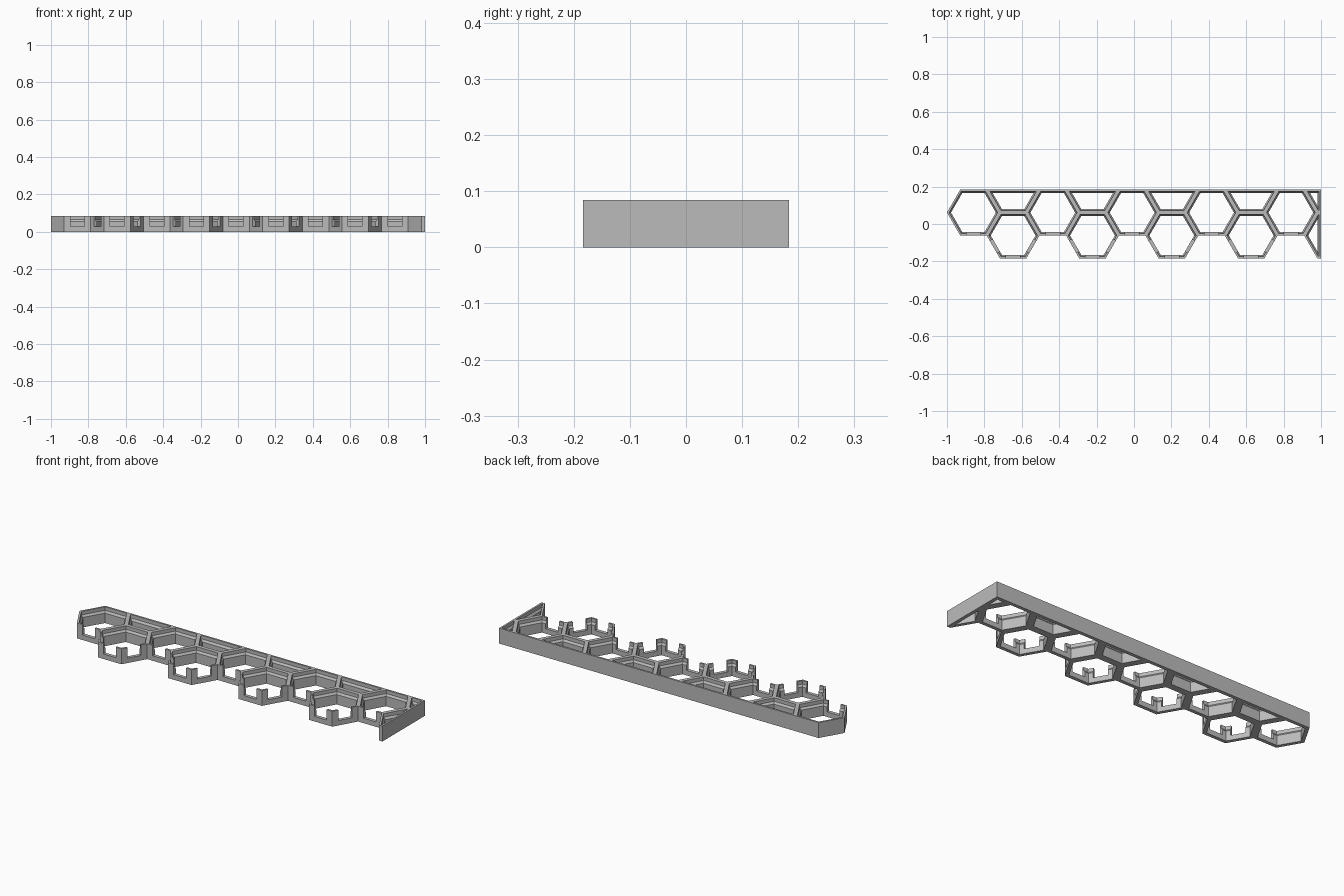
import bpy, bmesh, math
from mathutils import Vector, Matrix

if "Cube" in bpy.data.objects:
    bpy.data.objects.remove(bpy.data.objects["Cube"], do_unlink=True)

A = 0.1225                  # half a cell across its flats
R = A / math.cos(math.pi / 6)
H = R / 2
C = A / 2                   # row offset from the centre line
D = 3 * C                   # half depth of the panel
HEIGHT = 0.084
THICK, THIN = 0.0188, 0.0105
LEDGE, LEDGE_TOP = 0.054, 0.065
NOTCH_Z, NOTCH_W = 0.027, 0.075
X0 = R - 1
column = [X0 + 1.5 * R * i for i in range(10)]

grey = bpy.data.materials.new("plain grey")
grey.use_nodes = True
grey.diffuse_color = (0.5, 0.5, 0.5, 1)
grey.node_tree.nodes["Principled BSDF"].inputs["Base Color"].default_value = (0.5, 0.5, 0.5, 1)


def make_object(name, bm):
    bmesh.ops.recalc_face_normals(bm, faces=bm.faces)
    mesh = bpy.data.meshes.new(name)
    bm.to_mesh(mesh)
    bm.free()
    mesh.materials.append(grey)
    ob = bpy.data.objects.new(name, mesh)
    bpy.context.collection.objects.link(ob)
    return ob


def clip(poly, normal, limit):
    """Keep the part of a convex polygon where p.normal <= limit."""
    out = []
    for p, q in zip(poly, poly[1:] + poly[:1]):
        dp, dq = p.dot(normal) - limit, q.dot(normal) - limit
        if dp <= 0:
            out.append(p)
        if dp * dq < 0:
            out.append(p.lerp(q, dp / (dp - dq)))
    return out


def cell_outline(centre, inset):
    poly = [Vector(p) for p in ((-2, -2), (2, -2), (2, 2), (-2, 2))]
    for k in range(6):
        a = math.radians(30 + 60 * k)
        n = Vector((math.cos(a), math.sin(a)))
        poly = clip(poly, n, A - inset + centre.dot(n))
    for n, limit in (((1, 0), 1), ((0, 1), D), ((0, -1), D)):
        poly = clip(poly, Vector(n), limit - inset)
    return poly


def add_hull(bm, centre, levels):
    """Convex solid through the cell outline at each (inset, z) level."""
    verts = [bm.verts.new((p.x, p.y, z))
             for inset, z in levels for p in cell_outline(centre, inset)]
    bmesh.ops.convex_hull(bm, input=verts)


# Cell centres: two full rows, plus part cells along the back and right edge
cells = []
for i, x in enumerate(column):
    cells += [Vector((x, C))] if i % 2 == 0 else [Vector((x, -C)), Vector((x, D))]

# Solid slab following the outside of the honeycomb
outline = [(-1, C), (X0 - H, D), (1, D), (1, -D), (column[9] - H, -D)]
free_walls = []
for i in range(8, -1, -1):
    y = -C if i % 2 == 0 else -D
    right, left = (column[i] + H, y), (column[i] - H, y)
    if i < 8:
        free_walls.append((outline[-1], right))
    free_walls.append((right, left))
    outline += [right, left]

bm = bmesh.new()
base = bm.faces.new([bm.verts.new((x, y, 0)) for x, y in outline])
grown = bmesh.ops.extrude_face_region(bm, geom=[base])["geom"]
bmesh.ops.translate(bm, vec=(0, 0, HEIGHT),
                    verts=[v for v in grown if isinstance(v, bmesh.types.BMVert)])
panel = make_object("honeycomb_panel", bm)

# Straight cell openings
bm = bmesh.new()
for c in cells:
    add_hull(bm, c, [(THICK, -0.02), (THICK, HEIGHT + 0.02)])
bmesh.ops.dissolve_limit(bm, angle_limit=0.01, verts=bm.verts, edges=bm.edges)
openings = make_object("cell_opening_cutter", bm)

# Wider upper recess above a sloped ledge
bm = bmesh.new()
slope = (THICK - THIN) / (LEDGE_TOP - LEDGE)
for c in cells:
    add_hull(bm, c, [(THICK + 0.003 * slope, LEDGE - 0.003),
                     (THIN, LEDGE_TOP), (THIN, HEIGHT + 0.02)])
bmesh.ops.dissolve_limit(bm, angle_limit=0.01, verts=bm.verts, edges=bm.edges)
recesses = make_object("cell_recess_cutter", bm)

# Notches in the middle of every free front wall
bm = bmesh.new()
for p, q in free_walls:
    p, q = Vector(p), Vector(q)
    mid, d = (p + q) / 2, q - p
    place = Matrix.Translation((mid.x, mid.y, NOTCH_Z + 0.05))
    turn = Matrix.Rotation(math.atan2(d.y, d.x), 4, 'Z')
    size = Matrix.Diagonal((NOTCH_W, 0.06, 0.1, 1))
    bmesh.ops.create_cube(bm, size=1, matrix=place @ turn @ size)
notches = make_object("wall_notch_cutter", bm)

# Cut, keep the result as plain geometry and drop the cutters
cutters = [openings, recesses, notches]
for cutter in cutters:
    cutter.hide_render = True
    mod = panel.modifiers.new(cutter.name, 'BOOLEAN')
    mod.operation = 'DIFFERENCE'
    mod.solver = 'EXACT'
    mod.object = cutter
bpy.context.view_layer.update()
result = bpy.data.meshes.new_from_object(
    panel.evaluated_get(bpy.context.evaluated_depsgraph_get()))
panel.modifiers.clear()
panel.data = result
for cutter in cutters:
    bpy.data.objects.remove(cutter, do_unlink=True)
